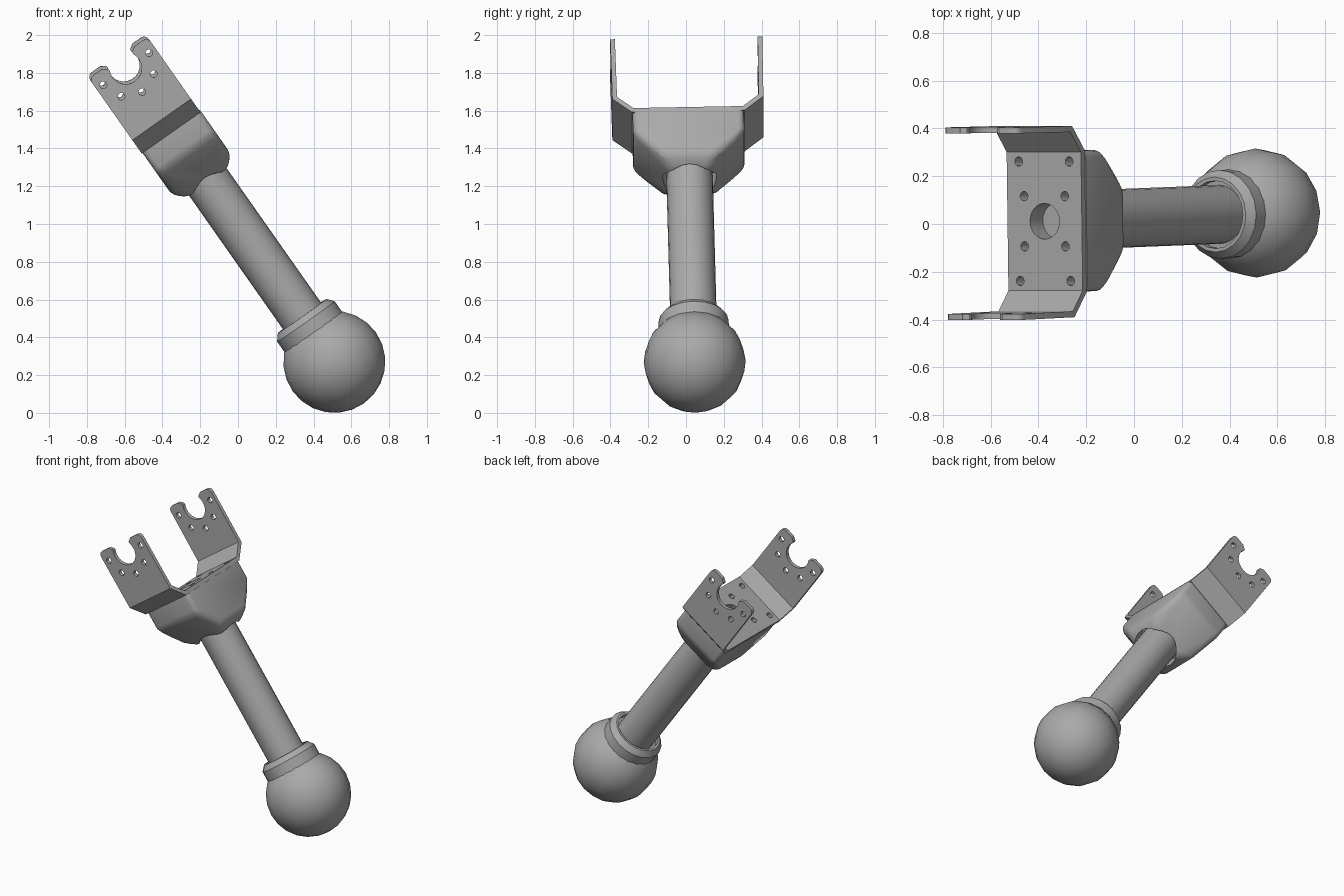
import bpy, bmesh
from math import sin, cos, pi, radians
from mathutils import Matrix, Vector

if "Cube" in bpy.data.objects:
    bpy.data.objects.remove(bpy.data.objects["Cube"], do_unlink=True)

grey = bpy.data.materials.new("plain_grey")
grey.use_nodes = True
grey.diffuse_color = (0.4, 0.4, 0.4, 1)
grey.node_tree.nodes["Principled BSDF"].inputs["Base Color"].default_value = (0.4, 0.4, 0.4, 1)

# Everything is built upright along z from the ball centre, then leaned over
LEAN = (Matrix.Translation((0.51, 0.046, 0.27))
        @ Matrix.Rotation(radians(-35.1), 4, 'Y')
        @ Matrix.Rotation(radians(1.3), 4, 'X'))
SHIFT = -0.01  # sideways offset of the bracket


def make(name, bm):
    bmesh.ops.recalc_face_normals(bm, faces=bm.faces)
    mesh = bpy.data.meshes.new(name)
    bm.to_mesh(mesh)
    bm.free()
    mesh.materials.append(grey)
    ob = bpy.data.objects.new(name, mesh)
    bpy.context.collection.objects.link(ob)
    ob.matrix_world = LEAN
    return ob


def smooth(ob, angle=35):
    bpy.ops.object.select_all(action='DESELECT')
    ob.select_set(True)
    bpy.context.view_layer.objects.active = ob
    bpy.ops.object.shade_smooth_by_angle(angle=radians(angle))


def prism(bm, pts, offset):
    """Extrude a closed outline by the offset vector."""
    face = bm.faces.new([bm.verts.new(p) for p in pts])
    out = bmesh.ops.extrude_face_region(bm, geom=[face])["geom"]
    bmesh.ops.translate(bm, vec=offset, verts=[v for v in out if isinstance(v, bmesh.types.BMVert)])


def cylinder(bm, centre, radius, depth, axis='Z', sides=16):
    m = Matrix.Translation(centre)
    if axis == 'Y':
        m = m @ Matrix.Rotation(pi / 2, 4, 'X')
    bmesh.ops.create_cone(bm, cap_ends=True, segments=sides, radius1=radius,
                          radius2=radius, depth=depth, matrix=m)


def cut(ob, cutter):
    mod = ob.modifiers.new("cut", 'BOOLEAN')
    mod.operation = 'DIFFERENCE'
    mod.solver = 'EXACT'
    mod.object = cutter
    bpy.context.view_layer.update()
    bpy.ops.object.select_all(action='DESELECT')
    ob.select_set(True)
    bpy.context.view_layer.objects.active = ob
    bpy.ops.object.modifier_apply(modifier=mod.name)


def lathe(name, profile, sides):
    bm = bmesh.new()
    rings = [[bm.verts.new((r * cos(2 * pi * i / sides), r * sin(2 * pi * i / sides), z))
              for i in range(sides)] for r, z in profile]
    for a, b in zip(rings, rings[1:]):
        for i in range(sides):
            j = (i + 1) % sides
            bm.faces.new((a[i], a[j], b[j], b[i]))
    bm.faces.new(rings[0])
    bm.faces.new(rings[-1])
    return make(name, bm)


# Ball foot
bm = bmesh.new()
bmesh.ops.create_uvsphere(bm, u_segments=16, v_segments=12, radius=0.27)
smooth(make("ball_foot", bm), 60)

# Collar with a recessed ring, and the tube
smooth(lathe("collar", [(0.186, 0.15), (0.186, 0.262), (0.157, 0.297),
                        (0.142, 0.297), (0.142, 0.265), (0.1, 0.265)], 20), 30)
smooth(lathe("tube", [(0.123, 0.2), (0.123, 1.38)], 24))

# Socket block with sloping shoulders and softened edges
bm = bmesh.new()
for sx in (-1, 1):
    for sy in (-1, 1):
        for x, y, z in ((0.19, 0.295, 1.496), (0.19, 0.295, 1.36),
                        (0.19, 0.13, 1.22), (0.125, 0.11, 1.16)):
            bm.verts.new((sx * x + SHIFT / 2, sy * y, z))
bmesh.ops.convex_hull(bm, input=bm.verts)
bmesh.ops.dissolve_limit(bm, angle_limit=0.02, verts=bm.verts, edges=bm.edges)
soft = [e for e in bm.edges if min(v.co.z for v in e.verts) < 1.45]
bmesh.ops.bevel(bm, geom=soft, offset=0.03, segments=3, profile=0.5, affect='EDGES')
socket = make("socket_block", bm)

# Bent sheet bracket: half outline mirrored across y, extruded along x
outer = [(0.298, 1.496), (0.4, 1.585), (0.403, 1.985)]
inner = [(0.378, 1.985), (0.375, 1.597), (0.29, 1.523)]
half = outer + inner
outline = half + [(-y, z) for y, z in reversed(half)]
bm = bmesh.new()
prism(bm, [(SHIFT - 0.19, y, z) for y, z in outline], Vector((0.38, 0, 0)))
tips = [e for e in bm.edges if all(v.co.z > 1.98 for v in e.verts)
        and abs(e.verts[0].co.x - e.verts[1].co.x) < 0.001]
bmesh.ops.bevel(bm, geom=tips, offset=0.03, segments=3, profile=0.5, affect='EDGES')
bracket = make("fork_bracket", bm)

# Cutter: notches and bolt circles in the arms, holes in the plate
bm = bmesh.new()
notch = [(0.12, 2.03), (0.1, 1.982), (0.078, 1.968)]
arc = [radians(28 - 236 * i / 18) for i in range(19)]
shape = (notch + [(0.085 * cos(a), 1.917 + 0.085 * sin(a)) for a in arc]
         + [(-x, z) for x, z in reversed(notch)])
prism(bm, [(x + SHIFT, -0.5, z) for x, z in shape], Vector((0, 1, 0)))
for a in range(180, 361, 45):
    cylinder(bm, (SHIFT + 0.148 * cos(radians(a)), 0, 1.912 + 0.148 * sin(radians(a))),
             0.019, 1.0, 'Y', 12)
cylinder(bm, (SHIFT, 0, 1.5), 0.075, 0.14, sides=24)
for sx in (-1, 1):
    for x, y in ((0.104, 0.105), (0.129, 0.25)):
        for sy in (-1, 1):
            cylinder(bm, (SHIFT + sx * x, sy * y, 1.5), 0.02, 0.1, sides=12)
holes = make("hole_cutter", bm)

# Cutter: clearance around the tube under the socket
bm = bmesh.new()
cylinder(bm, (0, 0, 1.15), 0.143, 0.24, sides=24)
clearance = make("clearance_cutter", bm)

cut(bracket, holes)
cut(socket, holes)
cut(socket, clearance)
for cutter in (holes, clearance):
    bpy.data.objects.remove(cutter, do_unlink=True)
smooth(bracket, 30)
smooth(socket, 30)
